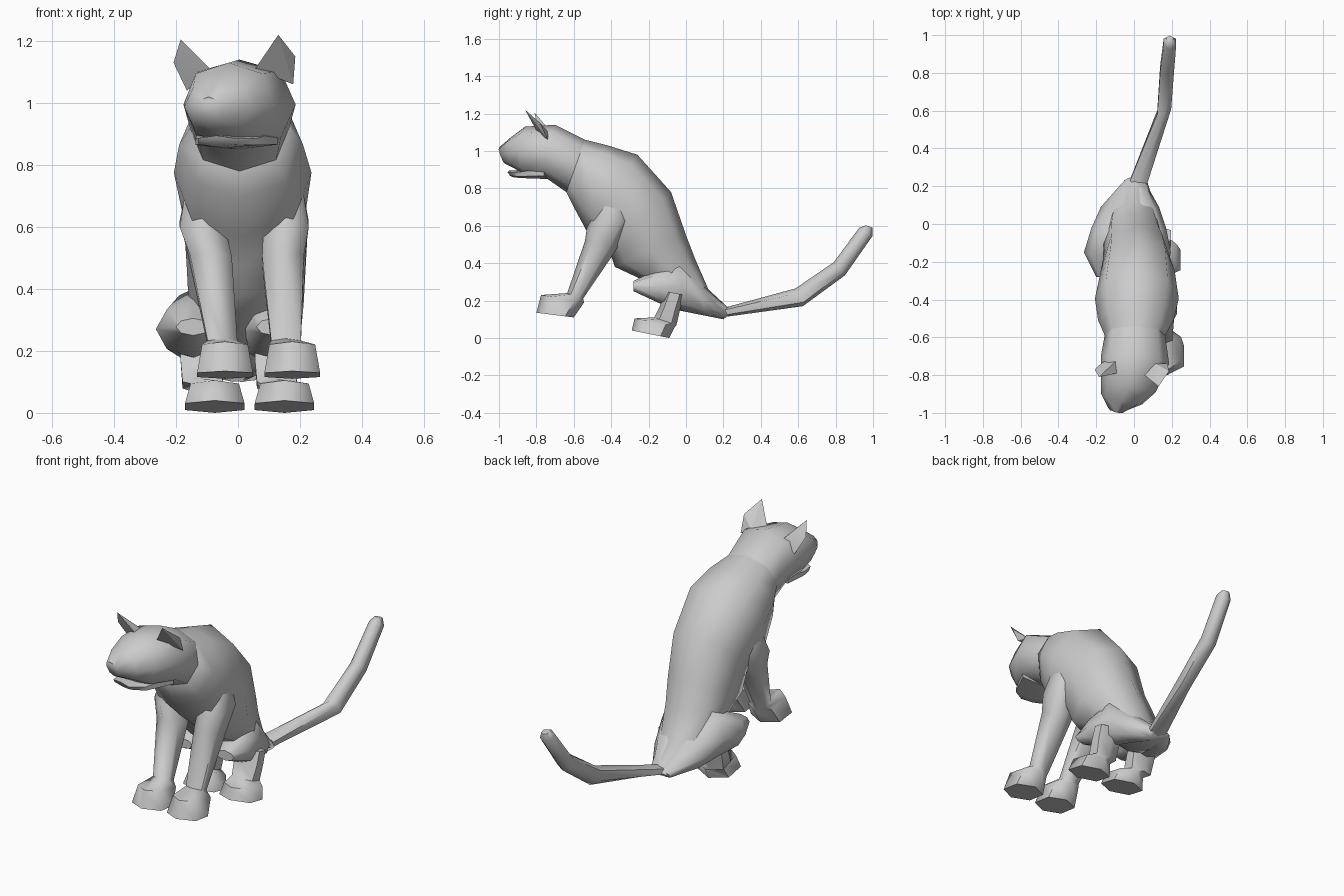
import bpy, bmesh
from math import sin, cos, pi, radians, copysign
from mathutils import Vector


def finish(name, bm, angle):
    bmesh.ops.recalc_face_normals(bm, faces=bm.faces)
    me = bpy.data.meshes.new(name)
    bm.to_mesh(me)
    bm.free()
    ob = bpy.data.objects.new(name, me)
    bpy.context.collection.objects.link(ob)
    bpy.ops.object.select_all(action='DESELECT')
    bpy.context.view_layer.objects.active = ob
    ob.select_set(True)
    bpy.ops.object.shade_smooth_by_angle(angle=radians(angle))
    return ob


def bulge(v, p):
    return copysign(abs(v) ** p, v)


def loft(name, sections, n=8, p=0.88, angle=62):
    """Each section: centre x, half width, (y, z) of one end, (y, z) of the other, yaw."""
    bm = bmesh.new()
    rings = []
    wmax = max(bulge(sin(2 * pi * i / n), p) for i in range(n))
    for xc, hw, t, b, *yaw in sections:
        yaw = radians(yaw[0]) if yaw else 0
        c = Vector((xc, (t[0] + b[0]) / 2, (t[1] + b[1]) / 2))
        up = Vector((0, t[0] - b[0], t[1] - b[1])) / 2
        side = Vector((cos(yaw), sin(yaw), 0)) * hw / wmax
        rings.append([bm.verts.new(c + up * bulge(cos(2 * pi * i / n), p)
                                   + side * bulge(sin(2 * pi * i / n), p))
                      for i in range(n)])
    for a, b in zip(rings, rings[1:]):
        for i in range(n):
            j = (i + 1) % n
            bm.faces.new((a[i], a[j], b[j], b[i]))
    bm.faces.new(rings[0])
    bm.faces.new(rings[-1])
    return finish(name, bm, angle)


def hull(name, pts):
    bm = bmesh.new()
    for q in pts:
        bm.verts.new(q)
    bmesh.ops.convex_hull(bm, input=bm.verts)
    return finish(name, bm, 20)


# Torso, from neck to rump
loft("torso", [
    (0.005, 0.160, (-0.54, 1.06), (-0.64, 0.78)),
    (0.010, 0.200, (-0.42, 1.03), (-0.60, 0.70)),
    (0.015, 0.222, (-0.26, 0.98), (-0.53, 0.57)),
    (0.020, 0.195, (-0.08, 0.78), (-0.41, 0.47)),
    (0.015, 0.180, (0.00, 0.55), (-0.38, 0.38)),
    (0.000, 0.160, (0.05, 0.42), (-0.23, 0.31)),
    (-0.005, 0.135, (0.12, 0.26), (-0.05, 0.15)),
    (0.010, 0.060, (0.25, 0.14), (0.20, 0.10))])

# Head, turned slightly to one side
loft("head", [
    (0.005, 0.160, (-0.54, 1.06), (-0.64, 0.78)),
    (0.005, 0.182, (-0.70, 1.14), (-0.74, 0.85), -6),
    (-0.030, 0.148, (-0.86, 1.13), (-0.86, 0.865), -12),
    (-0.065, 0.112, (-0.94, 1.07), (-0.915, 0.905), -14),
    (-0.095, 0.045, (-0.998, 1.02), (-0.965, 0.93), -14)])

# Lower jaw
loft("lower_jaw", [
    (0.000, 0.130, (-0.74, 0.92), (-0.74, 0.85), -8),
    (-0.040, 0.100, (-0.88, 0.895), (-0.88, 0.855), -12),
    (-0.070, 0.060, (-0.945, 0.895), (-0.92, 0.858), -14)], n=6)

# Ears
hull("right_ear", [(0.13, -0.86, 1.22), (0.185, -0.78, 1.15), (0.178, -0.74, 1.06),
                   (0.055, -0.80, 1.11), (0.11, -0.735, 1.10)])
hull("left_ear", [(-0.185, -0.81, 1.205), (-0.208, -0.77, 1.13), (-0.165, -0.73, 1.04),
                  (-0.09, -0.79, 1.11), (-0.09, -0.72, 1.10)])

# Front legs with paws: x at shoulder, elbow, ankle, paw
for side, (xs, xe, xa, xp) in {"left": (-0.115, -0.087, -0.05, -0.042),
                               "right": (0.155, 0.145, 0.155, 0.175)}.items():
    loft("front_leg_" + side, [
        (xs, 0.055, (-0.46, 0.72), (-0.32, 0.71)),
        (xs, 0.073, (-0.53, 0.59), (-0.29, 0.63)),
        (xe, 0.067, (-0.54, 0.52), (-0.38, 0.46)),
        (xa, 0.048, (-0.635, 0.24), (-0.55, 0.21)),
        (xp, 0.074, (-0.775, 0.23), (-0.545, 0.19)),
        (xp, 0.090, (-0.80, 0.135), (-0.60, 0.11))], n=6)

# Hind legs with paws
for side, (xa, xp) in {"left": (-0.115, -0.075), "right": (0.125, 0.15)}.items():
    loft("hind_leg_" + side, [
        (xa, 0.070, (-0.11, 0.25), (-0.01, 0.23)),
        (xa, 0.070, (-0.14, 0.17), (-0.03, 0.16)),
        (xa, 0.064, (-0.17, 0.11), (-0.05, 0.07)),
        (xp, 0.078, (-0.275, 0.105), (-0.06, 0.06)),
        (xp, 0.096, (-0.29, 0.04), (-0.09, 0.0))], n=6)

# Haunches: the left one bulges further out
for side, s, x0, x1, x2, w in (("left", -1, -0.145, -0.145, -0.105, 0.120),
                               ("right", 1, 0.115, 0.105, 0.080, 0.090)):
    loft("haunch_" + side, [
        (x0, 0.055, (-0.28, 0.305), (-0.28, 0.25)),
        (x1, w, (-0.17, 0.36), (-0.13, 0.18)),
        (x2, w, (-0.04, 0.42), (0.00, 0.14)),
        (x2 * 0.7, w * 0.85, (0.08, 0.29), (0.10, 0.12)),
        (s * 0.015, 0.045, (0.24, 0.145), (0.20, 0.10))], p=1)

# Tail
loft("tail", [
    (0.010, 0.050, (0.18, 0.155), (0.19, 0.11)),
    (0.160, 0.039, (0.585, 0.265), (0.625, 0.17), 20),
    (0.175, 0.037, (0.79, 0.405), (0.85, 0.335), 3),
    (0.190, 0.033, (0.925, 0.588), (0.997, 0.545)),
    (0.190, 0.018, (0.96, 0.603), (0.997, 0.59))], n=6)
